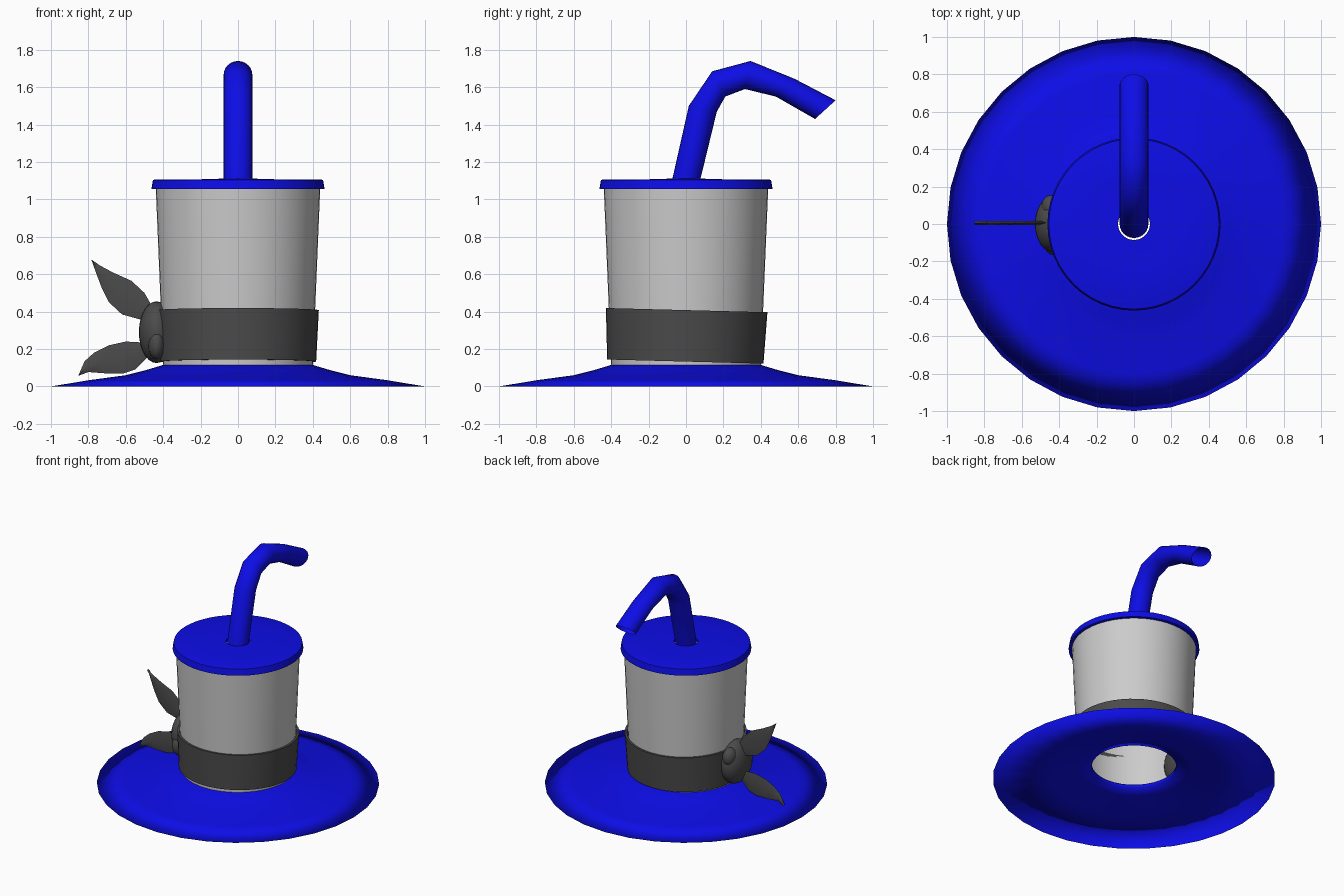
import bpy
from math import sin, cos, pi, radians
from mathutils import Vector

if "Cube" in bpy.data.objects:
    bpy.data.objects.remove(bpy.data.objects["Cube"])


def material(name, color):
    m = bpy.data.materials.new(name)
    m.diffuse_color = (*color, 1)
    m.use_nodes = True
    m.node_tree.nodes["Principled BSDF"].inputs["Base Color"].default_value = m.diffuse_color
    return m


BLUE = material("blue", (0.004, 0.004, 0.8))
DARK = material("dark_grey", (0.07, 0.07, 0.07))


def finish(obj, mat, angle):
    if mat:
        obj.data.materials.append(mat)
    bpy.ops.object.select_all(action='DESELECT')
    obj.select_set(True)
    bpy.context.view_layer.objects.active = obj
    if angle is None:
        bpy.ops.object.shade_smooth()
    else:
        bpy.ops.object.shade_smooth_by_angle(angle=radians(angle))
    return obj


def loft(name, rings, mat=None, angle=None, closed=False, caps=False):
    """Skin a list of equally sized closed rings."""
    n = len(rings[0])
    verts = [v for r in rings for v in r]
    count = len(rings)
    faces = []
    for i in range(count if closed else count - 1):
        a, b = i * n, (i + 1) % count * n
        faces += [(a + k, a + (k + 1) % n, b + (k + 1) % n, b + k) for k in range(n)]
    if caps:
        faces += [tuple(range(n))[::-1], tuple(range((count - 1) * n, count * n))]
    me = bpy.data.meshes.new(name)
    me.from_pydata(verts, [], faces)
    obj = bpy.data.objects.new(name, me)
    bpy.context.collection.objects.link(obj)
    return finish(obj, mat, angle)


def lathe(name, profile, sides, mat=None, angle=None, closed=False):
    rings = [[(r * cos(2 * pi * k / sides), r * sin(2 * pi * k / sides), z)
              for k in range(sides)] for r, z in profile]
    return loft(name, rings, mat, angle, closed)


# wide brim: thin hollow shell with a hole under the cup
lathe("brim", [(0.30, 0.095), (0.40, 0.085), (0.60, 0.035), (1.0, 0.0),
               (0.80, 0.033), (0.60, 0.06), (0.50, 0.085), (0.40, 0.115), (0.30, 0.12)],
      32, BLUE, None, closed=True)

# cup wall, open at the bottom
lathe("cup", [(0.40, 0.11), (0.44, 1.07)], 48)

# band wrapped round the cup, slightly tilted
band = lathe("band", [(0.402, -0.14), (0.418, -0.14), (0.432, 0.135), (0.416, 0.135)],
             48, DARK, 40, closed=True)
band.location = (0, 0, 0.273)
band.rotation_euler = (radians(-1.5), 0, 0)

# lid with a straw hole
lathe("lid", [(0.435, 1.055), (0.463, 1.055), (0.455, 1.103), (0.445, 1.106),
              (0.25, 1.106), (0.085, 1.111), (0.085, 1.09), (0.43, 1.09)],
      48, BLUE, 40, closed=True)

# bent straw: each ring given by its outer and inner (y, z) edge points
bends = [((-0.075, 1.10), (0.075, 1.10)), ((0.015, 1.50), (0.165, 1.47)),
         ((0.14, 1.685), (0.21, 1.55)), ((0.345, 1.74), (0.315, 1.59)),
         ((0.58, 1.645), (0.48, 1.55)), ((0.80, 1.53), (0.69, 1.43))]
rings = []
for outer, inner in bends:
    o, i = Vector((0, *outer)), Vector((0, *inner))
    mid, half = (o + i) / 2, (o - i) / 2
    rings.append([mid + half * cos(2 * pi * k / 24) + Vector((0.077 * sin(2 * pi * k / 24), 0, 0))
                  for k in range(24)])
loft("straw", rings, BLUE)


# leaves: paired upper and lower edge points in x, z with a raised midrib
def leaf(name, pairs, t=0.011):
    rings = []
    for (ux, uz), (lx, lz) in pairs:
        mx, mz = (ux + lx) / 2, (uz + lz) / 2
        rings.append([(ux, 0.006, uz), (mx, 0.006 - t, mz), (lx, 0.006, lz), (mx, 0.006 + t, mz)])
    loft(name, rings, DARK, 40, caps=True)


leaf("upper_leaf", [((-0.43, 0.40), (-0.46, 0.34)), ((-0.46, 0.43), (-0.53, 0.36)),
                    ((-0.50, 0.50), (-0.62, 0.385)), ((-0.57, 0.565), (-0.69, 0.45)),
                    ((-0.67, 0.61), (-0.73, 0.53)), ((-0.735, 0.645), (-0.76, 0.61)),
                    ((-0.782, 0.677), (-0.783, 0.675))])
leaf("lower_leaf", [((-0.44, 0.24), (-0.44, 0.19)), ((-0.51, 0.235), (-0.49, 0.15)),
                    ((-0.60, 0.24), (-0.55, 0.09)), ((-0.69, 0.22), (-0.61, 0.07)),
                    ((-0.77, 0.18), (-0.71, 0.07)), ((-0.82, 0.135), (-0.80, 0.077)),
                    ((-0.853, 0.06), (-0.851, 0.058))])

# flower: large rounded centre with two small petals
for name, loc, size in [("flower_centre", (-0.435, 0, 0.29), (0.095, 0.15, 0.165)),
                        ("front_petal", (-0.435, -0.10, 0.225), (0.045, 0.065, 0.08)),
                        ("back_petal", (-0.445, 0.09, 0.36), (0.05, 0.065, 0.07))]:
    bpy.ops.mesh.primitive_uv_sphere_add(segments=24, ring_count=14, radius=1, location=loc)
    ball = bpy.context.object
    ball.name = name
    ball.scale = size
    finish(ball, DARK, None)
